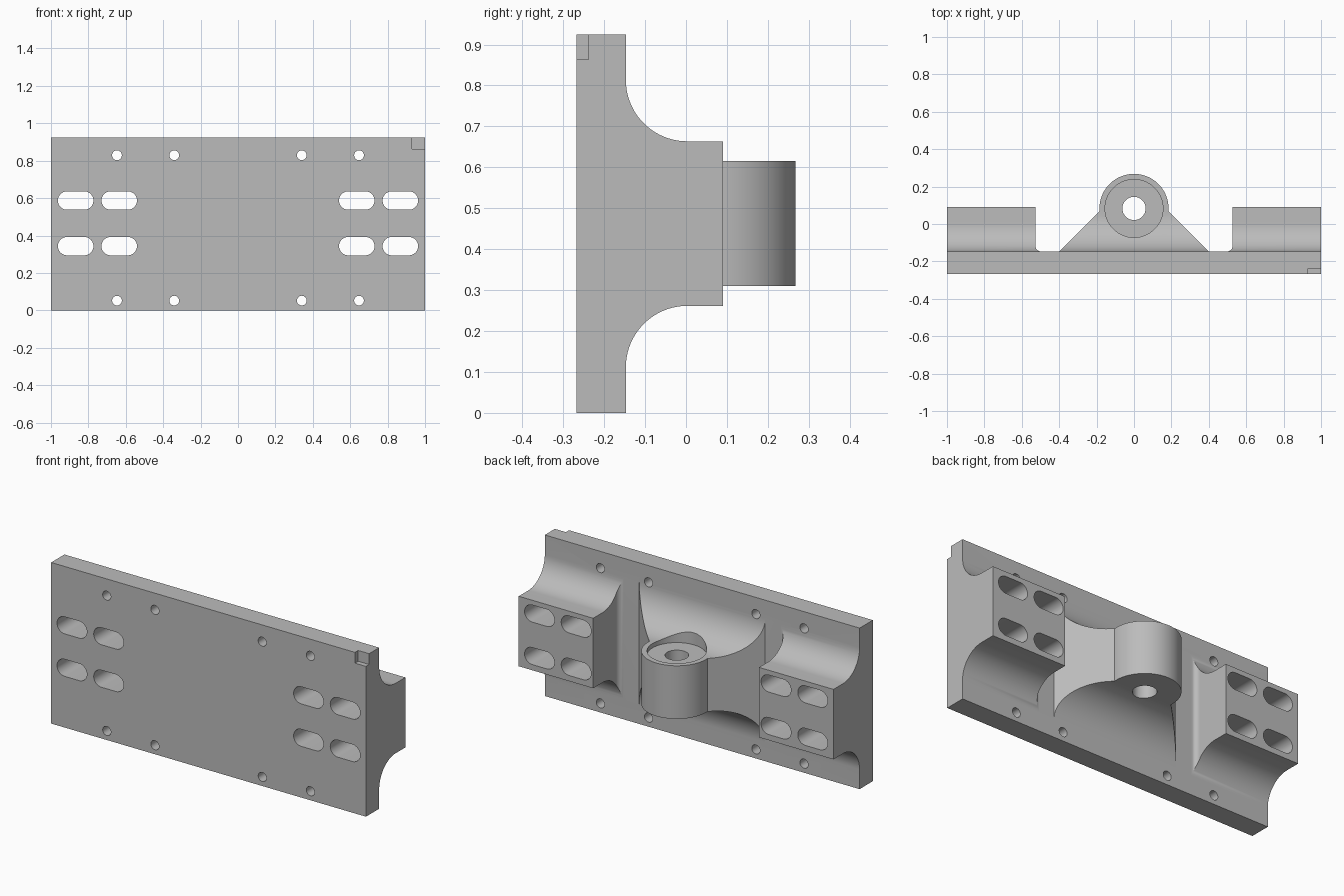
import bpy, bmesh, math
from mathutils import Vector

if "Cube" in bpy.data.objects:
    bpy.data.objects.remove(bpy.data.objects["Cube"])

grey = bpy.data.materials.new("machined grey")
grey.use_nodes = True
grey.diffuse_color = (0.5, 0.5, 0.5, 1)
grey.node_tree.nodes["Principled BSDF"].inputs["Base Color"].default_value = (0.5, 0.5, 0.5, 1)

# Main dimensions
FRONT, BACK, TOP = -0.267, -0.147, 0.925
MID = TOP / 2
BOSS_Y, BOSS_R, BOSS_HALF = 0.083, 0.185, 0.1525
PLACE = {"X": lambda u, v, w: (w, u, v),
         "Y": lambda u, v, w: (u, w, v),
         "Z": lambda u, v, w: (u, v, w)}


def prism(name, points, axis, start, end):
    """Extrude a closed outline along one axis."""
    bm = bmesh.new()
    base = bm.faces.new([bm.verts.new(PLACE[axis](u, v, start)) for u, v in points])
    out = bmesh.ops.extrude_face_region(bm, geom=[base])
    verts = [g for g in out["geom"] if isinstance(g, bmesh.types.BMVert)]
    bmesh.ops.translate(bm, verts=verts, vec=Vector(PLACE[axis](0, 0, end - start)))
    bmesh.ops.recalc_face_normals(bm, faces=bm.faces)
    mesh = bpy.data.meshes.new(name)
    bm.to_mesh(mesh)
    bm.free()
    mesh.materials.append(grey)
    obj = bpy.data.objects.new(name, mesh)
    bpy.context.collection.objects.link(obj)
    return obj


def arc(u, v, radius, start, end, steps=20):
    angles = [math.radians(start + (end - start) * i / steps) for i in range(steps + 1)]
    return [(u + radius * math.cos(a), v + radius * math.sin(a)) for a in angles]


def circle(u, v, radius, steps=48):
    return arc(u, v, radius, 0, 360, steps)[:-1]


def box(u0, v0, u1, v1):
    return [(u0, v0), (u1, v0), (u1, v1), (u0, v1)]


def combine(target, tool, operation):
    """Apply a boolean and remove the tool."""
    mod = target.modifiers.new("combine", "BOOLEAN")
    mod.operation, mod.solver, mod.object = operation, "EXACT", tool
    bpy.context.view_layer.objects.active = target
    bpy.ops.object.modifier_apply(modifier=mod.name)
    bpy.data.objects.remove(tool)


def coved_profile(radius, half_height, depth):
    """Side outline that sweeps out of the plate in two concave quarter arcs."""
    y, z = BACK + radius, MID + half_height + radius
    upper = [(-0.2, z)] + arc(y, z, radius, 180, 270) + [(depth, MID + half_height)]
    return upper + [(u, TOP - v) for u, v in reversed(upper)]


# Base plate
bracket = prism("mounting_bracket", box(-1, 0, 1, TOP), "Y", FRONT, BACK)

# Slotted pads at both ends, with a small fillet on the inner side
for side in (1, -1):
    foot = [(1, 0.2), (0.527, 0.2)] + arc(0.497, BACK + 0.03, 0.03, 0, -90, 8)
    foot += [(0.497, -0.2), (1, -0.2)]
    pad = prism("pad", [(side * u, v) for u, v in foot], "Z", -0.1, 1.1)
    combine(pad, prism("pad_profile", coved_profile(0.15, 0.201, 0.09), "X", -1.2, 1.2), "INTERSECT")
    combine(bracket, pad, "UNION")

# Tapered web that carries the boss
foot = [(0.4, -0.2), (0.4, BACK), (0.183, 0.07), (0, BOSS_Y)]
foot += [(-u, v) for u, v in reversed(foot[:-1])]
web = prism("web", foot, "Z", -0.1, 1.1)
combine(web, prism("web_profile", coved_profile(0.2, BOSS_HALF, 0.15), "X", -0.6, 0.6), "INTERSECT")
combine(bracket, web, "UNION")

# Boss with counterbore and through hole
boss = prism("boss", circle(0, BOSS_Y, BOSS_R, 72), "Z", MID - BOSS_HALF, MID + BOSS_HALF)
combine(bracket, boss, "UNION")
combine(bracket, prism("counterbore", circle(0, BOSS_Y, 0.155, 64), "Z", 0.59, 1.2), "DIFFERENCE")
combine(bracket, prism("bore", circle(0, BOSS_Y, 0.062), "Z", 0.1, 0.8), "DIFFERENCE")

# Slots through the pads and small screw holes along the edges
for side in (1, -1):
    for x in (0.635, 0.868):
        for z in (0.343, 0.587):
            slot = arc(side * x + 0.046, z, 0.049, -90, 90) + arc(side * x - 0.046, z, 0.049, 90, 270)
            combine(bracket, prism("slot", slot, "Y", -0.4, 0.4), "DIFFERENCE")
    for x in (0.341, 0.647):
        for z in (0.052, 0.829):
            hole = prism("screw_hole", circle(side * x, z, 0.026, 32), "Y", -0.4, 0.05)
            combine(bracket, hole, "DIFFERENCE")

# Corner notch
combine(bracket, prism("notch", box(0.93, 0.863, 1.1, 1), "Y", -0.4, -0.238), "DIFFERENCE")

# Smooth the curved walls, keep machined edges sharp
bpy.ops.object.select_all(action="DESELECT")
bracket.select_set(True)
bpy.context.view_layer.objects.active = bracket
bpy.ops.object.shade_smooth_by_angle(angle=math.radians(25))
